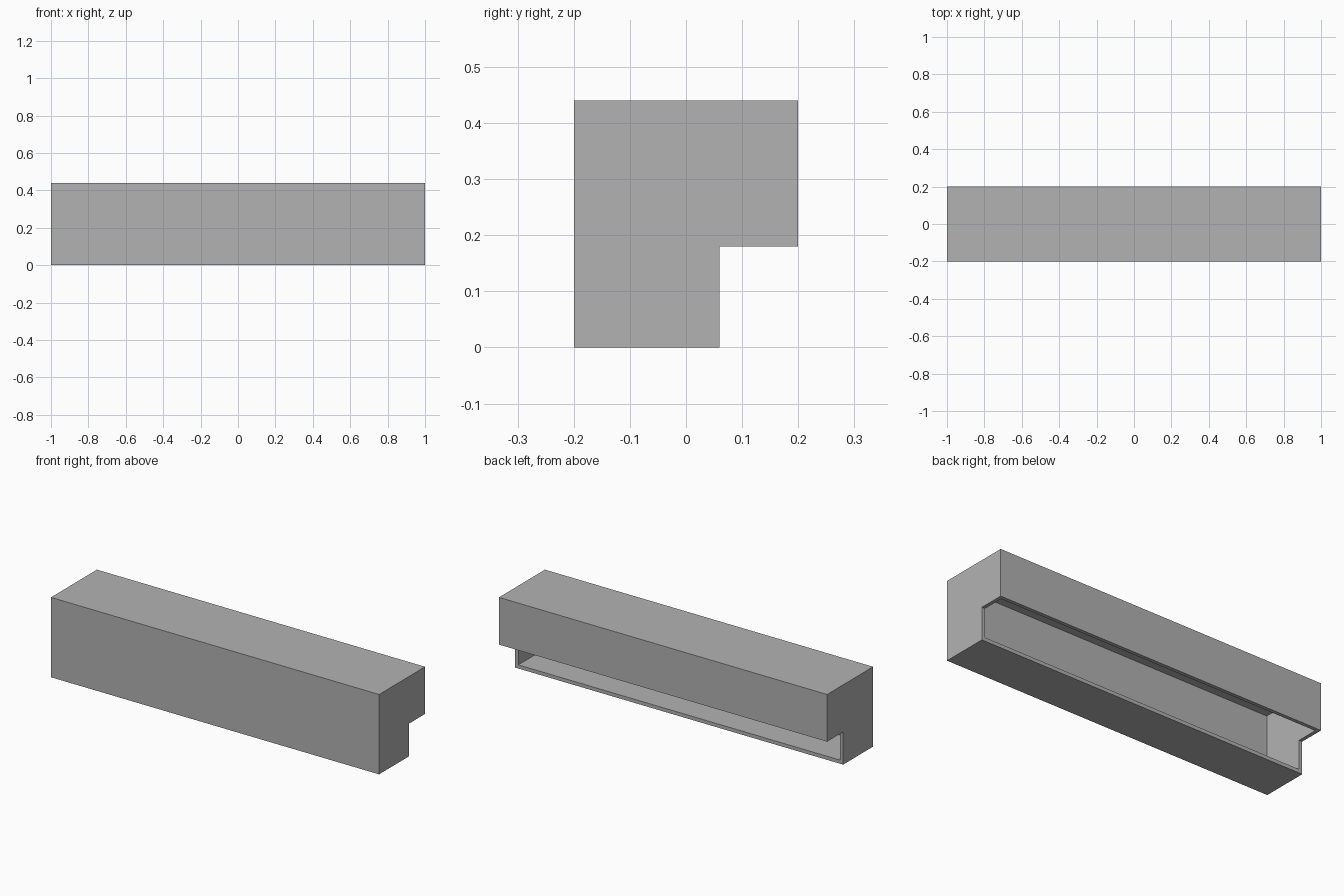
import bpy
import bmesh

cube = bpy.data.objects.get("Cube")
if cube:
    bpy.data.objects.remove(cube, do_unlink=True)

HALF_LENGTH = 1.0
WALL = 0.02

# Single grey finish
grey = bpy.data.materials.new("light grey")
grey.use_nodes = True
colour = (0.448, 0.448, 0.448, 1.0)
grey.diffuse_color = colour
grey.node_tree.nodes["Principled BSDF"].inputs["Base Color"].default_value = colour

# L-shaped section (y, z): front wall, top, back lip, notch, floor
profile = [(-0.2, 0), (-0.2, 0.44), (0.2, 0.44), (0.2, 0.18), (0.06, 0.18), (0.06, 0)]
OPEN_SIDES = {3, 4}  # the two notch sides stay open

bm = bmesh.new()
left, right = [[bm.verts.new((x, y, z)) for y, z in profile]
               for x in (HALF_LENGTH, -HALF_LENGTH)]
bm.faces.new(left)
bm.faces.new(reversed(right))
for i in range(len(profile)):
    if i not in OPEN_SIDES:
        j = (i + 1) % len(profile)
        bm.faces.new((left[j], left[i], right[i], right[j]))

# Make the top panel, and so the whole shell, face outward
bmesh.ops.recalc_face_normals(bm, faces=bm.faces)
bm.normal_update()
top = max(bm.faces, key=lambda f: f.calc_center_median().z)
if top.normal.z < 0:
    bmesh.ops.reverse_faces(bm, faces=bm.faces)

mesh = bpy.data.meshes.new("hollow_casing")
bm.to_mesh(mesh)
bm.free()
mesh.materials.append(grey)
casing = bpy.data.objects.new("hollow_casing", mesh)
bpy.context.collection.objects.link(casing)

# Wall thickness grows inward
shell = casing.modifiers.new("wall_thickness", 'SOLIDIFY')
shell.thickness = WALL
shell.offset = -1
shell.use_even_offset = True
